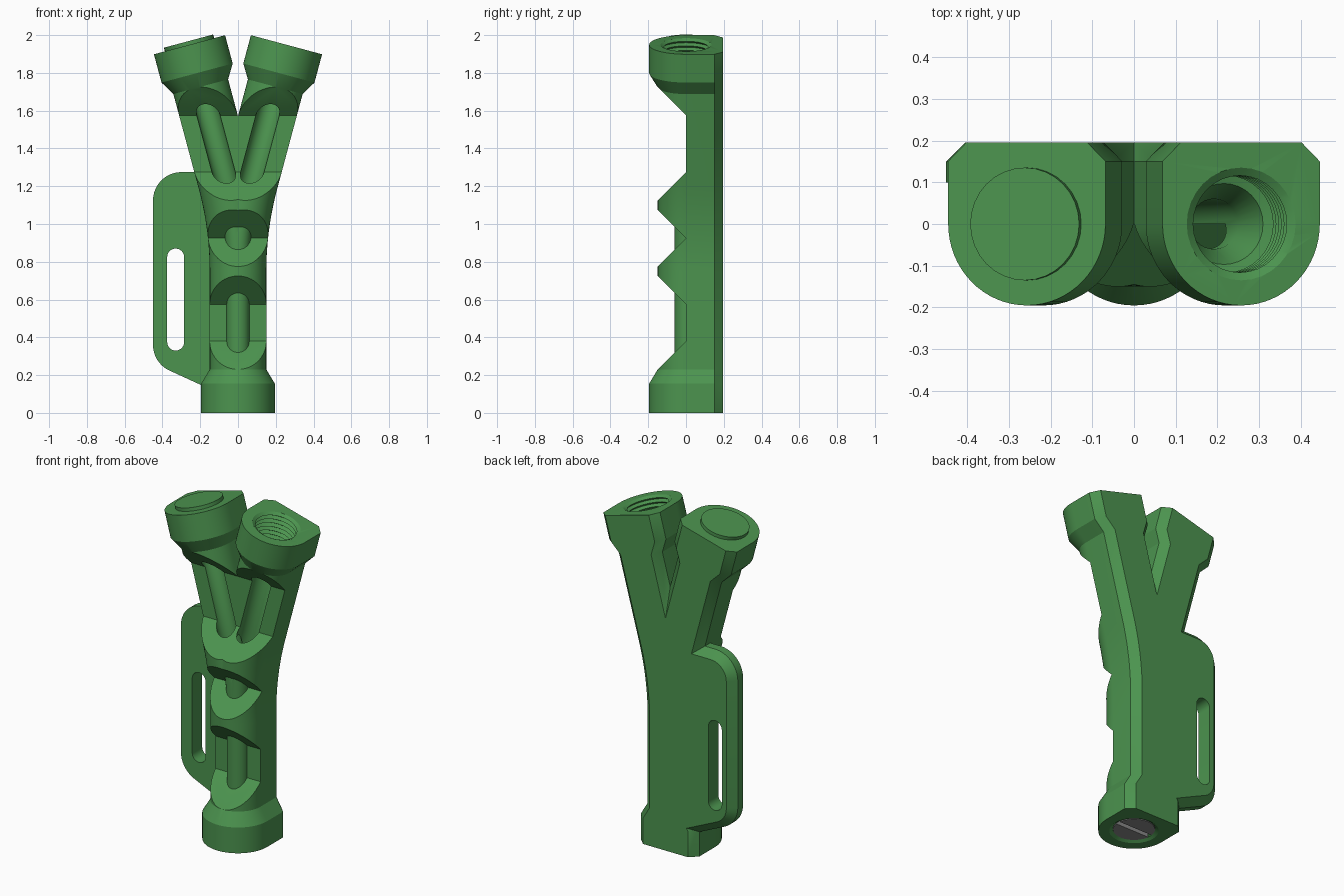
import bpy, bmesh, math
from mathutils import Vector

if "Cube" in bpy.data.objects:
    bpy.data.objects.remove(bpy.data.objects["Cube"])

# Path of one branch: straight stem, gentle arc, straight arm leaning 15 degrees
TILT = math.radians(15)
ARC_R, STEM = 1.83, 0.75
ARC = ARC_R * TILT
LENGTH = 1.98


def material(name, rgb):
    m = bpy.data.materials.new(name)
    m.diffuse_color = (*rgb, 1)
    m.use_nodes = True
    m.node_tree.nodes["Principled BSDF"].inputs["Base Color"].default_value = m.diffuse_color
    return m


GREEN = material("green plastic", (0.072, 0.295, 0.078))
GREY = material("grey metal", (0.25, 0.25, 0.25))


def make(name, bm, mat):
    bmesh.ops.recalc_face_normals(bm, faces=bm.faces[:])
    me = bpy.data.meshes.new(name)
    bm.to_mesh(me)
    bm.free()
    me.materials.append(mat)
    ob = bpy.data.objects.new(name, me)
    bpy.context.collection.objects.link(ob)
    return ob


def frame(s):
    """Centre (x, z) and lean angle at distance s along the path."""
    if s <= STEM:
        return 0, s, 0
    a = min((s - STEM) / ARC_R, TILT)
    rest = max(0, s - STEM - ARC)
    return (ARC_R * (1 - math.cos(a)) + rest * math.sin(a),
            STEM + ARC_R * math.sin(a) + rest * math.cos(a), a)


def body_section(r):
    pts = [(r * math.cos(t), r * math.sin(t))
           for t in (math.pi + math.pi * i / 32 for i in range(33))]
    return pts + [(r, 0.15), (r - 0.045, 0.195), (0.045 - r, 0.195), (-r, 0.15)]


def round_section(r):
    return [(r * math.cos(math.tau * i / 32), r * math.sin(math.tau * i / 32))
            for i in range(32)]


def forked_sweep(name, section, profile):
    """Sweep along one branch, keep x > 0, and mirror it into a fork."""
    stations = list(profile)
    for i in range(17):
        s = STEM + ARC * i / 16
        for (s0, r0), (s1, r1) in zip(profile, profile[1:]):
            if s0 < s < s1:
                stations.append((s, r0 + (r1 - r0) * (s - s0) / (s1 - s0)))
    stations.sort(key=lambda p: p[0])
    bm = bmesh.new()
    rings = []
    for s, r in stations:
        cx, cz, a = frame(s)
        rings.append([bm.verts.new((cx + u * math.cos(a), v, cz - u * math.sin(a)))
                      for u, v in section(r)])
    n = len(rings[0])
    for a, b in zip(rings, rings[1:]):
        for i in range(n):
            j = (i + 1) % n
            bm.faces.new((a[i], a[j], b[j], b[i]))
    bm.faces.new(rings[0][::-1])
    bm.faces.new(rings[-1])
    bmesh.ops.bisect_plane(bm, geom=bm.verts[:] + bm.edges[:] + bm.faces[:], dist=1e-5,
                           plane_co=(0, 0, 0), plane_no=(1, 0, 0), clear_inner=True)
    copy = bmesh.ops.duplicate(bm, geom=bm.verts[:] + bm.edges[:] + bm.faces[:])["geom"]
    for v in copy:
        if isinstance(v, bmesh.types.BMVert):
            v.co.x *= -1
    bmesh.ops.remove_doubles(bm, verts=bm.verts[:], dist=1e-4)
    return make(name, bm, GREEN)


def prism(name, pts, direction, mat=GREEN, chamfer=0):
    """Extrude a 3D outline; optionally chamfer the far rim."""
    bm = bmesh.new()
    f = bm.faces.new([bm.verts.new(p) for p in pts])
    out = bmesh.ops.extrude_face_region(bm, geom=[f], use_keep_orig=True)["geom"]
    bmesh.ops.translate(bm, vec=direction,
                        verts=[g for g in out if isinstance(g, bmesh.types.BMVert)])
    if chamfer:
        rim = [g for g in out if isinstance(g, bmesh.types.BMEdge)]
        bmesh.ops.recalc_face_normals(bm, faces=bm.faces[:])
        bmesh.ops.bevel(bm, geom=rim, offset=chamfer, segments=1, affect='EDGES')
    return make(name, bm, mat)


def boolean(ob, other, op):
    mod = ob.modifiers.new(op, 'BOOLEAN')
    mod.operation, mod.solver, mod.object = op, 'EXACT', other
    bpy.context.view_layer.update()
    dg = bpy.context.evaluated_depsgraph_get()
    me = bpy.data.meshes.new_from_object(ob.evaluated_get(dg))
    ob.modifiers.clear()
    ob.data = me
    bpy.data.objects.remove(other)


def arc(cx, cz, r, a0, a1, n, y):
    return [Vector((cx + r * math.cos(math.radians(a0 + (a1 - a0) * i / n)), y,
                    cz + r * math.sin(math.radians(a0 + (a1 - a0) * i / n))))
            for i in range(n + 1)]


# Forked body with a collar on each end
half = [(0, 0.195), (0.155, 0.195), (0.23, 0.15)]
body = forked_sweep("forked_body", body_section,
                    half + [(LENGTH - s, r) for s, r in reversed(half)])

# Strap plate on the left side, with a long slot
Y = 0.10
outline = [Vector((-0.05, Y, 0.081)), *arc(-0.30, 0.36, 0.15, 242, 180, 8, Y),
           *arc(-0.30, 1.125, 0.15, 180, 90, 10, Y), Vector((-0.05, Y, 1.275))]
plate = prism("strap_plate", outline, (0, 0.095, 0), chamfer=0.045)
slot = prism("slot_cutter", arc(-0.33, 0.825, 0.045, 0, 180, 12, 0)
             + arc(-0.33, 0.375, 0.045, 180, 360, 12, 0), (0, 0.4, 0))
boolean(plate, slot, 'DIFFERENCE')
boolean(body, plate, 'UNION')

# Front notches that open up the passage
for low, high in ((0.38, 0.575), (0.925, 0.925), (1.275, 1.575)):
    pts = [(-0.6, -0.16, low - 0.16), (-0.6, 0, low)]
    if high > low:
        pts.append((-0.6, 0, high))
    pts.append((-0.6, -0.16, high + 0.16))
    boolean(body, prism("notch_cutter", pts, (1.2, 0, 0)), 'DIFFERENCE')

# Forked passage with ridged sockets at all three ends
socket = [(-0.02, 0.135), (0, 0.135)]
for i in range(6):
    socket += [(0.012 + 0.025 * i, 0.116), (0.025 + 0.025 * i, 0.135)]
socket += [(0.16, 0.097), (0.25, 0.06)]
bore = forked_sweep("bore_cutter", round_section,
                    socket + [(LENGTH - s, r) for s, r in reversed(socket)])
boolean(body, bore, 'DIFFERENCE')


# Metal plug with a driver slot, carrying the valve rod
def cylinder(name, r, z0, z1):
    return prism(name, [(p.x, p.z, z0) for p in arc(0, 0, r, 0, 348.75, 31, 0)],
                 (0, 0, z1 - z0), GREY)


plug = cylinder("slotted_plug", 0.114, 0.008, 0.15)
driver = prism("driver_cutter", [(-0.2, -0.014, -0.05), (0.2, -0.014, -0.05),
                                 (0.2, 0.014, -0.05), (-0.2, 0.014, -0.05)],
               (0, 0, 0.09), GREY)
boolean(plug, driver, 'DIFFERENCE')
rod = cylinder("valve_rod", 0.058, 0.14, 0.74)

# Smooth the round surfaces and keep the edges crisp
for ob in (body, plug, rod):
    bpy.ops.object.select_all(action='DESELECT')
    ob.select_set(True)
    bpy.context.view_layer.objects.active = ob
    bpy.ops.object.shade_smooth_by_angle(angle=math.radians(25))
